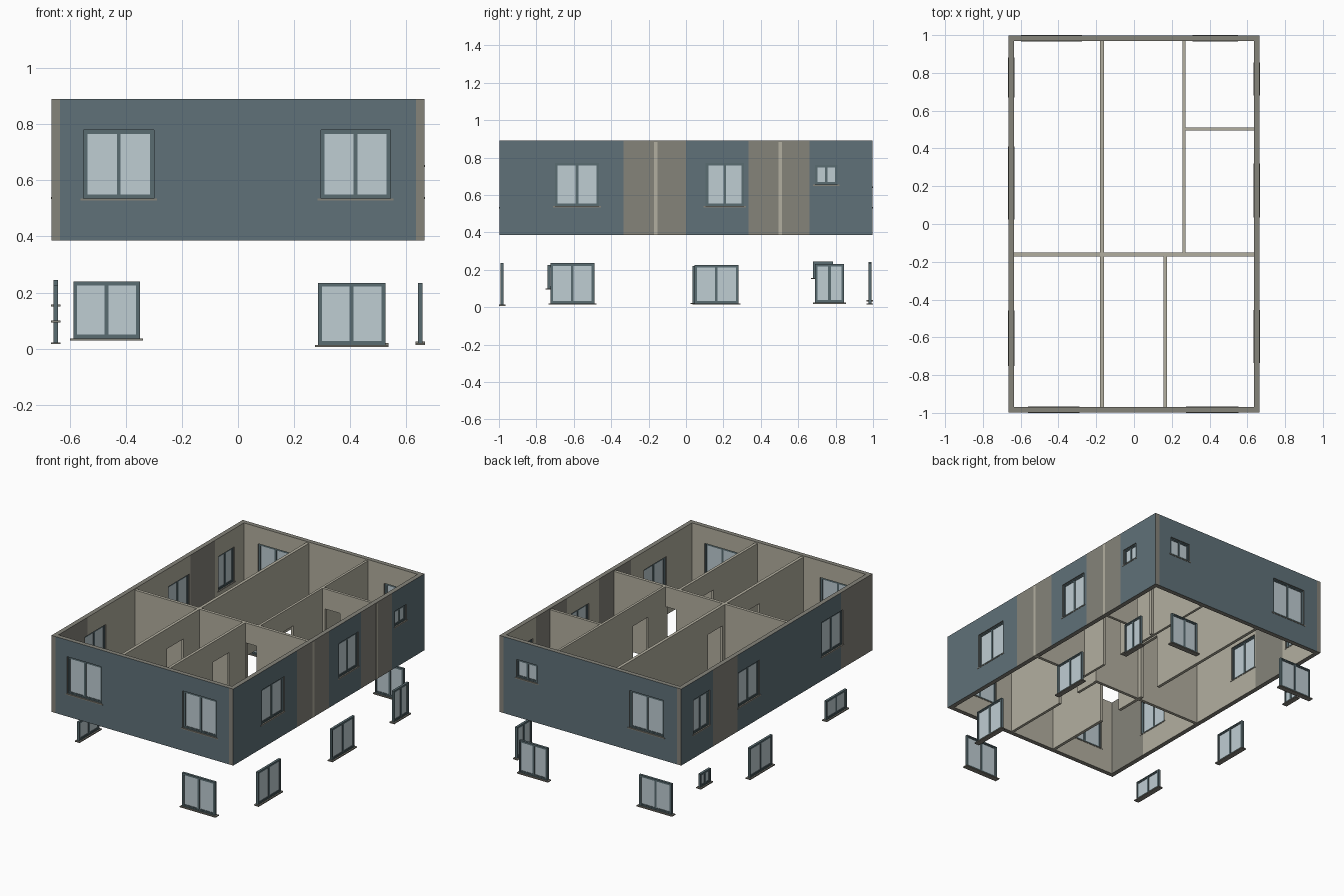
import bpy, bmesh
from mathutils import Vector

cube = bpy.data.objects.get("Cube")
if cube:
    bpy.data.objects.remove(cube, do_unlink=True)


def material(name, rgb):
    m = bpy.data.materials.new(name)
    m.use_nodes = True
    m.diffuse_color = (*rgb, 1)
    m.node_tree.nodes["Principled BSDF"].inputs["Base Color"].default_value = (*rgb, 1)
    return m


BLUE, GREY, BEIGE, FRAME, GLASS = range(5)
MATS = [
    material("slate_blue_cladding", (0.115, 0.165, 0.19)),
    material("warm_grey", (0.235, 0.228, 0.195)),
    material("beige_plaster", (0.45, 0.43, 0.35)),
    material("window_frame_slate", (0.10, 0.15, 0.165)),
    material("pale_glass", (0.52, 0.61, 0.65)),
]

HALF_X, HALF_Y, THICK = 0.664, 0.998, 0.03
BASE, TOP = 0.385, 0.89
PART_TOP = 0.882
DOOR_TOP = 0.75


def finish(name, bm):
    bmesh.ops.recalc_face_normals(bm, faces=bm.faces)
    mesh = bpy.data.meshes.new(name)
    bm.to_mesh(mesh)
    bm.free()
    for m in MATS:
        mesh.materials.append(m)
    obj = bpy.data.objects.new(name, mesh)
    bpy.context.collection.objects.link(obj)
    return obj


def wall(name, axis, across, span, top, holes, paint, cuts=()):
    """Wall along an axis with rectangular openings; paint(u, side) gives the face colour."""
    us = sorted({*span, *cuts, *(v for h in holes for v in h[:2])})
    zs = sorted({BASE, top, *(v for h in holes for v in h[2:])})

    def solid(i, k):
        if not (0 <= i < len(us) - 1 and 0 <= k < len(zs) - 1):
            return False
        u, z = (us[i] + us[i + 1]) / 2, (zs[k] + zs[k + 1]) / 2
        return not any(h[0] < u < h[1] and h[2] < z < h[3] for h in holes)

    bm = bmesh.new()

    def quad(points, mat):
        verts = [bm.verts.new((u, d, z) if axis == "x" else (d, u, z)) for u, d, z in points]
        bm.faces.new(verts).material_index = mat

    a, b = across
    for i in range(len(us) - 1):
        for k in range(len(zs) - 1):
            if not solid(i, k):
                continue
            u0, u1, z0, z1 = us[i], us[i + 1], zs[k], zs[k + 1]
            mid = (u0 + u1) / 2
            for d in across:
                quad([(u0, d, z0), (u1, d, z0), (u1, d, z1), (u0, d, z1)], paint(mid, d))
            for di, u in ((-1, u0), (1, u1)):
                if not solid(i + di, k):
                    quad([(u, a, z0), (u, b, z0), (u, b, z1), (u, a, z1)], paint(mid, None))
            for dk, z in ((-1, z0), (1, z1)):
                if not solid(i, k + dk):
                    quad([(u0, a, z), (u1, a, z), (u1, b, z), (u0, b, z)], paint(mid, None))
    bmesh.ops.remove_doubles(bm, verts=bm.verts, dist=1e-5)
    return finish(name, bm)


# Side of the house: axis along the wall, sign of the outward direction, outer distance
SIDES = {"front": ("x", -1, HALF_Y), "back": ("x", 1, HALF_Y),
         "right": ("y", -1, HALF_X), "left": ("y", 1, HALF_X)}


def window(name, side, u0, u1, z0, z1):
    axis, sign, dist = SIDES[side]
    centre = sign * (dist - THICK / 2)
    bm = bmesh.new()

    def box(a, b, low, high, depth, mat):
        size = Vector((b - a, depth, high - low))
        pos = Vector(((a + b) / 2, centre, (low + high) / 2))
        if axis == "y":
            size.x, size.y = size.y, size.x
            pos.x, pos.y = pos.y, pos.x
        made = bmesh.ops.create_cube(bm, size=1)["verts"]
        for v in made:
            v.co = v.co * size + pos
        for f in {f for v in made for f in v.link_faces}:
            f.material_index = mat

    def ring(a, b, low, high, w, depth):
        box(a, a + w, low, high, depth, FRAME)
        box(b - w, b, low, high, depth, FRAME)
        box(a + w, b - w, low, low + w, depth, FRAME)
        box(a + w, b - w, high - w, high, depth, FRAME)

    edge, sash = 0.007, 0.007
    ring(u0, u1, z0, z1, edge, 0.016)
    mid = (u0 + u1) / 2
    for a, b in ((u0 + edge, mid), (mid, u1 - edge)):
        ring(a, b, z0 + edge, z1 - edge, sash, 0.011)
        box(a + sash, b - sash, z0 + edge + sash, z1 - edge - sash, 0.004, GLASS)
    box(u0 - 0.011, u1 + 0.011, z0 - 0.007, z0, THICK + 0.004, GREY)
    return finish(name, bm)


# Windows set in the walls, and the loose row below the walls
SET_WINDOWS = {
    "front": [(-0.55, -0.30, 0.535, 0.78), (0.295, 0.543, 0.535, 0.78)],
    "back": [(-0.533, -0.285, 0.535, 0.78), (0.39, 0.54, 0.645, 0.765)],
    "left": [(-0.70, -0.465, 0.54, 0.77), (0.105, 0.31, 0.54, 0.77), (0.69, 0.81, 0.655, 0.76)],
    "right": [(-0.69, -0.47, 0.54, 0.77), (0.18, 0.40, 0.54, 0.77), (0.70, 0.87, 0.54, 0.77)],
}
LOOSE_WINDOWS = {
    "front": [(0.285, 0.525, 0.014, 0.235)],
    "back": [(-0.587, -0.35, 0.037, 0.24), (0.32, 0.525, 0.02, 0.233)],
    "left": [(-0.725, -0.49, 0.02, 0.235), (0.045, 0.28, 0.02, 0.225), (0.69, 0.845, 0.025, 0.23)],
    "right": [(-0.74, -0.53, 0.10, 0.225), (0.035, 0.27, 0.023, 0.22), (0.68, 0.785, 0.157, 0.245)],
}
for kind, table in (("wall_window", SET_WINDOWS), ("loose_window", LOOSE_WINDOWS)):
    for side, openings in table.items():
        for n, o in enumerate(openings, 1):
            window(f"{side}_{kind}_{n}", side, *o)

# Outer walls with grey panels on the long sides
PANELS = {"front": [], "back": [],
          "left": [(-0.333, 0.0), (0.335, 0.66)],
          "right": [(-1.0, -0.667), (0.41, 0.667)]}
for side, (axis, sign, dist) in SIDES.items():
    outer, inner = sign * dist, sign * (dist - THICK)
    half = HALF_X - THICK if axis == "x" else HALF_Y

    def paint(u, d, outer=outer, panels=PANELS[side]):
        if d is None or any(a < u < b for a, b in panels):
            return GREY
        return BLUE if d == outer else BEIGE

    cuts = [v for p in PANELS[side] for v in p if abs(v) < half]
    wall(f"{side}_wall", axis, (inner, outer), (-half, half), TOP, SET_WINDOWS[side], paint, cuts)


# Partitions with door openings
def partition(name, axis, centre, thick, span, doors=()):
    holes = [(a, b, BASE, DOOR_TOP) for a, b in doors]
    wall(name, axis, (centre - thick / 2, centre + thick / 2), span, PART_TOP, holes,
         lambda u, d: BEIGE)


IN_X, IN_Y = HALF_X - THICK, HALF_Y - THICK
END = HALF_X + 0.0008
partition("long_partition", "y", -0.17, 0.02, (-IN_Y, IN_Y), [(-0.51, -0.34), (-0.125, 0.03)])
partition("cross_partition", "x", -0.162, 0.02, (-IN_X, END), [(0.178, 0.255)])
partition("back_room_partition", "y", 0.264, 0.016, (-0.152, IN_Y), [(0.03, 0.19)])
partition("front_room_partition", "y", 0.165, 0.018, (-IN_Y, -0.172), [(-0.51, -0.34)])
partition("small_room_partition", "x", 0.503, 0.018, (0.272, END), [(0.29, 0.40)])
